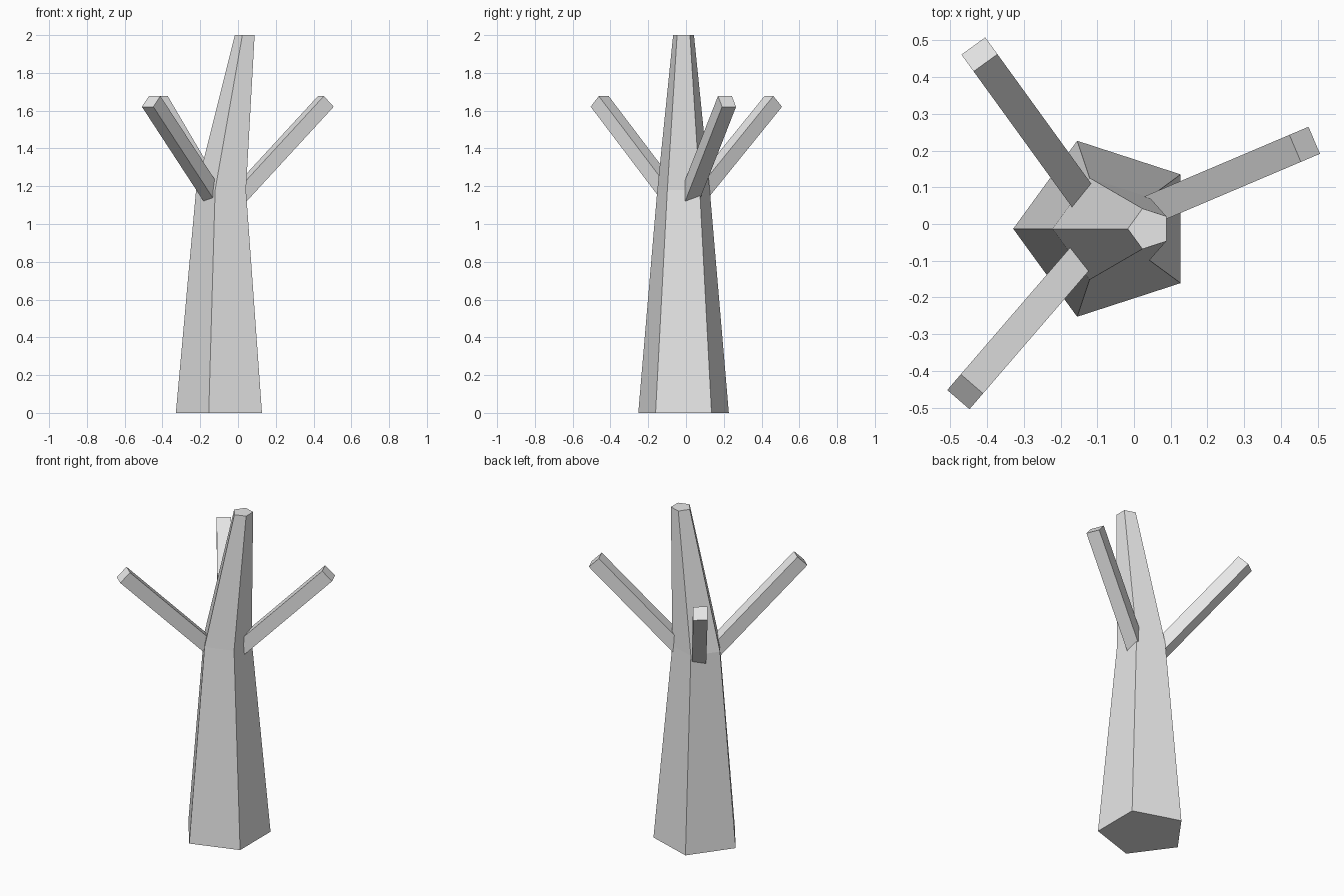
import bpy, bmesh, math
from mathutils import Vector, Matrix

if "Cube" in bpy.data.objects:
    bpy.data.objects.remove(bpy.data.objects["Cube"])

grey = bpy.data.materials.new("plain grey")
grey.diffuse_color = (0.8, 0.8, 0.8, 1)
grey.use_nodes = True
grey.node_tree.nodes["Principled BSDF"].inputs["Base Color"].default_value = grey.diffuse_color


def finish(name, bm):
    bmesh.ops.recalc_face_normals(bm, faces=bm.faces[:])
    mesh = bpy.data.meshes.new(name)
    bm.to_mesh(mesh)
    bm.free()
    mesh.materials.append(grey)
    obj = bpy.data.objects.new(name, mesh)
    bpy.context.collection.objects.link(obj)


# Trunk: three stacked pentagons, leaning to the right above the branches
SIDES = 5
CY = -0.013
bm = bmesh.new()
rings = []
for cx, z, r in [(-0.077, 0, 0.252), (-0.076, 1.18, 0.146), (0.041, 2, 0.058)]:
    angles = [math.pi + 2 * math.pi * i / SIDES for i in range(SIDES)]
    rings.append([bm.verts.new((cx + r * math.cos(a), CY + r * math.sin(a), z)) for a in angles])
for low, high in zip(rings, rings[1:]):
    for i in range(SIDES):
        j = (i + 1) % SIDES
        bm.faces.new((low[i], low[j], high[j], high[i]))
bm.faces.new(rings[0])
bm.faces.new(rings[-1])
finish("trunk", bm)


# Branches: square bars rising at 45 degrees from inside the trunk
def branch(name, tip_x, tip_y, width=0.08, reach=0.54):
    tip = Vector((tip_x, tip_y, 1.649))
    azimuth = math.atan2(tip_y - CY, tip_x + 0.077)
    length = reach * math.sqrt(2)
    bm = bmesh.new()
    bmesh.ops.create_cube(bm, size=1)
    bm.transform(Matrix.Translation(tip)
                 @ Matrix.Rotation(azimuth, 4, 'Z')
                 @ Matrix.Rotation(math.radians(45), 4, 'Y')
                 @ Matrix.Translation((0, 0, -length / 2))
                 @ Matrix.Diagonal((width, width, length, 1)))
    finish(name, bm)


branch("right_branch", 0.465, 0.217)
branch("back_left_branch", -0.421, 0.462)
branch("front_left_branch", -0.46, -0.457)
